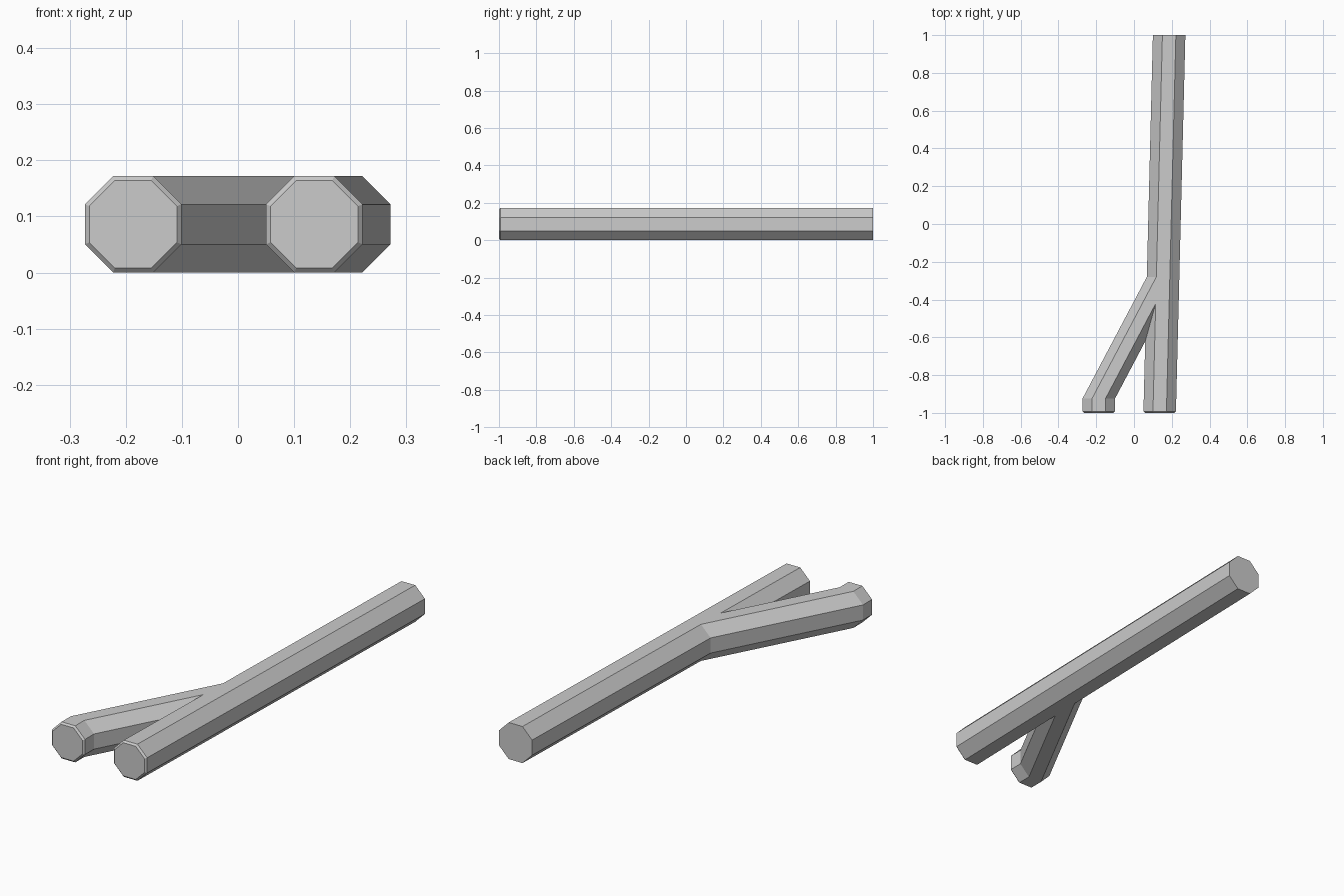
import bpy
import bmesh
from math import cos, sin, pi

cube = bpy.data.objects.get("Cube")
if cube:
    bpy.data.objects.remove(cube, do_unlink=True)

APOTHEM = 0.086
BEVEL = 0.008

grey = bpy.data.materials.new("plain_grey")
grey.use_nodes = True
colour = (0.6, 0.6, 0.6, 1)
grey.diffuse_color = colour
grey.node_tree.nodes["Principled BSDF"].inputs["Base Color"].default_value = colour


def octagon_tube(name, path):
    """Loft upright octagons through (x, y, apothem) stations."""
    bm = bmesh.new()
    rings = []
    for x, y, apothem in path:
        r = apothem / cos(pi / 8)
        angles = [(i + 0.5) * pi / 4 for i in range(8)]
        rings.append([bm.verts.new((x + r * cos(a), y, APOTHEM + r * sin(a)))
                      for a in angles])
    for a, b in zip(rings, rings[1:]):
        for i in range(8):
            j = (i + 1) % 8
            bm.faces.new((a[i], a[j], b[j], b[i]))
    bm.faces.new(rings[0])
    bm.faces.new(rings[-1])
    bmesh.ops.recalc_face_normals(bm, faces=bm.faces)
    mesh = bpy.data.meshes.new(name)
    bm.to_mesh(mesh)
    bm.free()
    mesh.materials.append(grey)
    obj = bpy.data.objects.new(name, mesh)
    bpy.context.collection.objects.link(obj)
    return obj


def front_end(x):
    """Bevelled front cap stations."""
    return [(x, -1, APOTHEM - BEVEL), (x, -1 + BEVEL, APOTHEM)]


# Long straight tube, with a station where the branch joins
joint = (0.154, -0.28, APOTHEM)
main_tube = octagon_tube("main_tube", front_end(0.136) + [joint, (0.186, 1, APOTHEM)])

# Short straight end followed by the slanted branch
branch_tube = octagon_tube("branch_tube",
                           front_end(-0.187) + [(-0.187, -0.925, APOTHEM), joint])

# Merge the two tubes into one clean fork
union = main_tube.modifiers.new("join_branch", "BOOLEAN")
union.operation = "UNION"
union.solver = "EXACT"
union.object = branch_tube
branch_tube.hide_render = True
bpy.context.view_layer.update()
merged = bpy.data.meshes.new_from_object(
    main_tube.evaluated_get(bpy.context.evaluated_depsgraph_get()))
main_tube.modifiers.clear()
main_tube.data = merged
main_tube.name = "forked_tube"
bpy.data.objects.remove(branch_tube, do_unlink=True)
